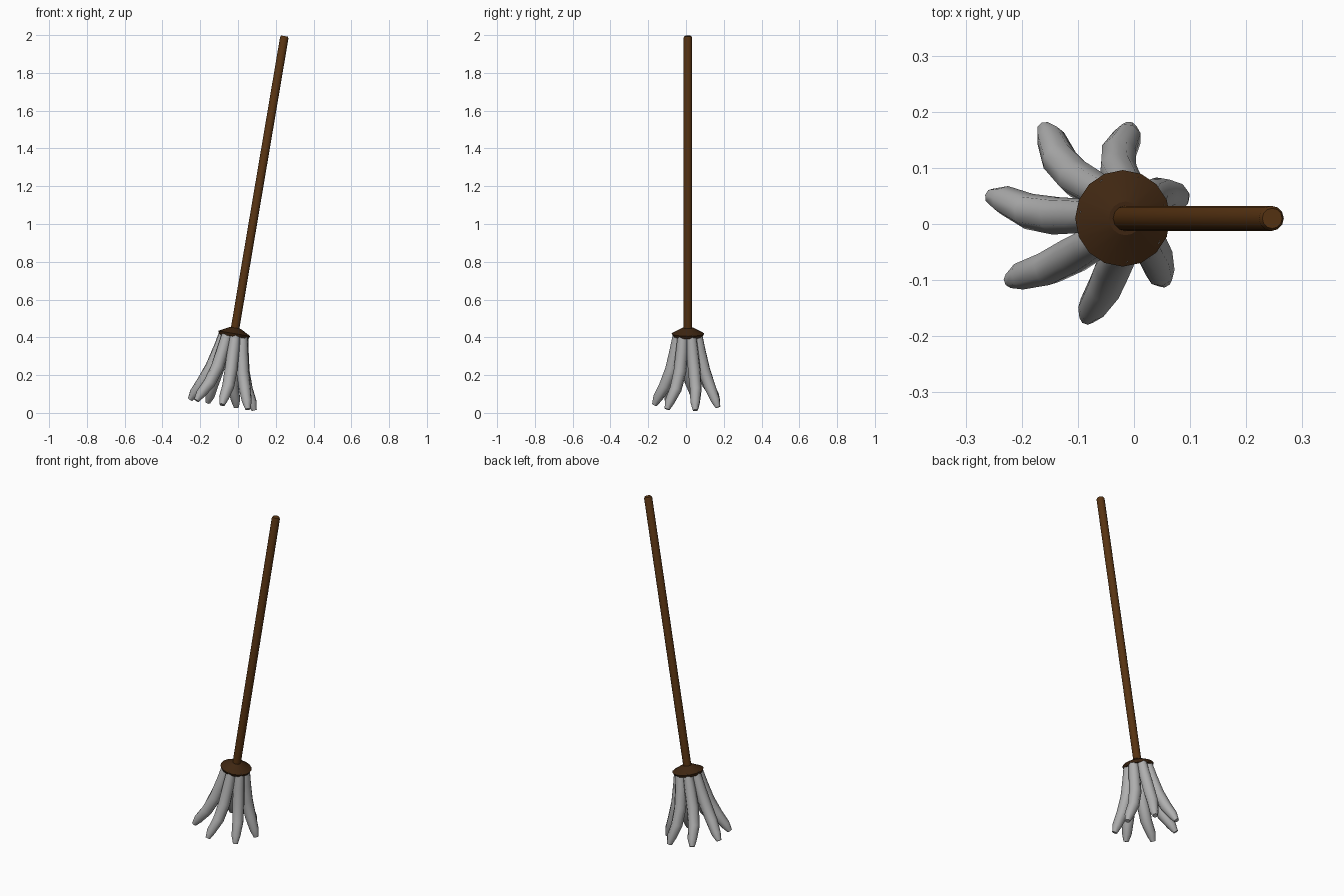
import bpy, bmesh, math
from mathutils import Matrix, Vector

if "Cube" in bpy.data.objects:
    bpy.data.objects.remove(bpy.data.objects["Cube"])

def material(name, rgb):
    m = bpy.data.materials.new(name)
    m.diffuse_color = (*rgb, 1)
    m.use_nodes = True
    m.node_tree.nodes["Principled BSDF"].inputs["Base Color"].default_value = m.diffuse_color
    return m

wood = material("brown_wood", (0.095, 0.033, 0.006))
dark = material("dark_brown", (0.05, 0.02, 0.006))
grey = material("grey_cloth", (0.43, 0.43, 0.43))

# The whole mop leans to the right about the head centre
LEAN = Matrix.Translation((-0.02, 0.01, 0.42)) @ Matrix.Rotation(math.radians(9.6), 4, 'Y')

def loft(name, rings, mat, angle):
    """Skin a list of rings (lists of points) and close both ends."""
    bm = bmesh.new()
    loops = [[bm.verts.new(p) for p in ring] for ring in rings]
    n = len(loops[0])
    for a, b in zip(loops, loops[1:]):
        for i in range(n):
            j = (i + 1) % n
            bm.faces.new((a[i], a[j], b[j], b[i]))
    bm.faces.new(loops[0])
    bm.faces.new(loops[-1])
    bmesh.ops.recalc_face_normals(bm, faces=bm.faces)
    me = bpy.data.meshes.new(name)
    bm.to_mesh(me)
    bm.free()
    me.materials.append(mat)
    ob = bpy.data.objects.new(name, me)
    bpy.context.collection.objects.link(ob)
    ob.matrix_world = LEAN
    bpy.ops.object.select_all(action='DESELECT')
    ob.select_set(True)
    bpy.context.view_layer.objects.active = ob
    bpy.ops.object.shade_smooth_by_angle(angle=math.radians(angle))
    return ob

def circle(r, z, n):
    return [(r * math.cos(2 * math.pi * i / n), r * math.sin(2 * math.pi * i / n), z) for i in range(n)]

# Handle
loft("handle", [circle(r, z, 12) for r, z in
                [(0.0225, 0.0), (0.0225, 1.588), (0.018, 1.597)]], wood, 40)

# Head cap with a shallow sloping top
loft("head_cap", [circle(r, z, 16) for r, z in
                  [(0.078, -0.016), (0.086, 0.0), (0.03, 0.03)]], dark, 15)

# Cloth strands: (depth, distance from axis, swirl in degrees, thickness)
PATH = [(0.0, 0.052, 7, 0.027), (0.09, 0.066, 9, 0.032), (0.19, 0.088, 10, 0.034),
        (0.28, 0.123, 7, 0.032), (0.345, 0.159, 1, 0.026), (0.383, 0.177, 0, 0.014)]

def strand(index):
    base = 12.9 + index * 360 / 7
    pts = []
    for t, r, swirl, _ in PATH:
        a = math.radians(base + swirl)
        pts.append(Vector((r * math.cos(a), r * math.sin(a), -t)))
    out = Vector((math.cos(math.radians(base)), math.sin(math.radians(base)), 0))
    rings = []
    for k, p in enumerate(pts):
        tan = (pts[min(k + 1, len(pts) - 1)] - pts[max(k - 1, 0)]).normalized()
        side = tan.cross(out).normalized()
        up = side.cross(tan)
        w = PATH[k][3]
        rings.append([p + w * (side * math.cos(q * math.pi / 4) + up * math.sin(q * math.pi / 4))
                      for q in range(8)])
    loft(f"cloth_strand_{index + 1}", rings, grey, 50)

for i in range(7):
    strand(i)
